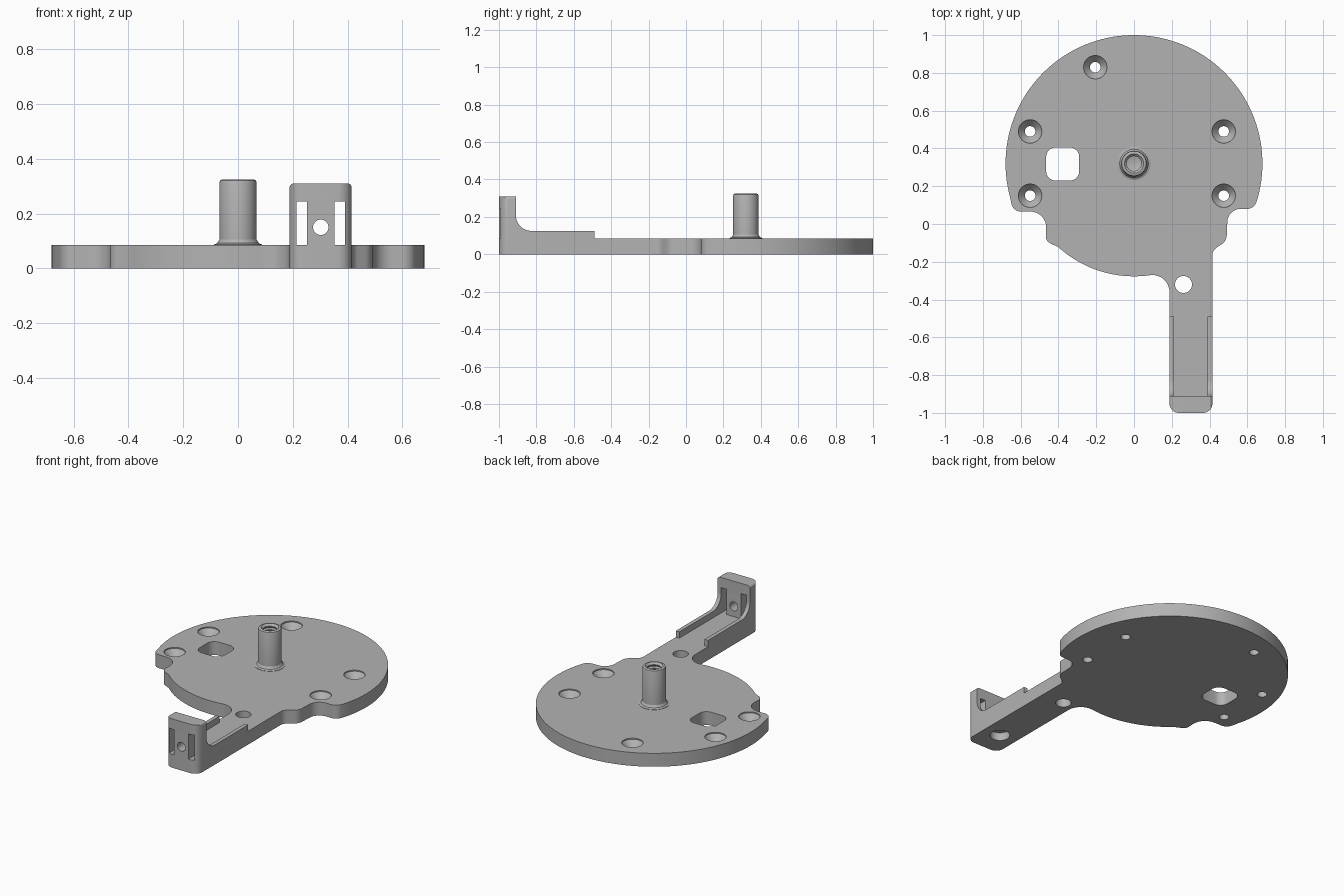
import bpy, bmesh, math
from mathutils import Vector

if "Cube" in bpy.data.objects:
    bpy.data.objects.remove(bpy.data.objects["Cube"], do_unlink=True)

T = 0.085                  # plate thickness
HUB = Vector((0, 0.32))    # disc centre
L, R = 0.188, 0.415        # arm sides

grey = bpy.data.materials.new("plain_grey")
grey.use_nodes = True
grey.diffuse_color = (0.45, 0.45, 0.45, 1)
grey.node_tree.nodes["Principled BSDF"].inputs["Base Color"].default_value = grey.diffuse_color


def make(name, bm):
    bmesh.ops.recalc_face_normals(bm, faces=bm.faces)
    me = bpy.data.meshes.new(name)
    bm.to_mesh(me)
    bm.free()
    me.materials.append(grey)
    ob = bpy.data.objects.new(name, me)
    bpy.context.collection.objects.link(ob)
    return ob


def rounded(corners, steps=8):
    """Polygon from (x, y, radius) corners, each replaced by a fillet arc."""
    out = []
    for i, (x, y, r) in enumerate(corners):
        p = Vector((x, y))
        if not r:
            out.append(p)
            continue
        a = (Vector(corners[i - 1][:2]) - p).normalized()
        b = (Vector(corners[(i + 1) % len(corners)][:2]) - p).normalized()
        half = a.angle(b) / 2
        centre = p + (a + b).normalized() * r / math.sin(half)
        t = r / math.tan(half)
        u, v = p + a * t - centre, p + b * t - centre
        turn = math.atan2(u.x * v.y - u.y * v.x, u.dot(v))
        for k in range(steps + 1):
            c, s = math.cos(turn * k / steps), math.sin(turn * k / steps)
            out.append(centre + Vector((u.x * c - u.y * s, u.x * s + u.y * c)))
    return out


def arc(r, start, end, n):
    angles = [math.radians(start + (end - start) * k / n) for k in range(n + 1)]
    return [(HUB.x + r * math.cos(a), HUB.y + r * math.sin(a), 0) for a in angles]


def prism(name, pts, axis, lo, hi):
    place = {"x": lambda p, h: (h, p[0], p[1]),
             "y": lambda p, h: (p[0], h, p[1]),
             "z": lambda p, h: (p[0], p[1], h)}[axis]
    bm = bmesh.new()
    face = bm.faces.new([bm.verts.new(place(p, lo)) for p in pts])
    ext = bmesh.ops.extrude_face_region(bm, geom=[face], use_keep_orig=True)
    move = Vector(place((0, 0), hi - lo))
    bmesh.ops.translate(bm, vec=move, verts=[g for g in ext["geom"] if isinstance(g, bmesh.types.BMVert)])
    return make(name, bm)


def box(name, x0, x1, y0, y1, z0, z1):
    return prism(name, [(x0, y0), (x1, y0), (x1, y1), (x0, y1)], "z", z0, z1)


def lathe(name, profile, x, y, n=40):
    """Solid of revolution of (radius, z) points about a vertical axis."""
    bm = bmesh.new()
    vs = [bm.verts.new((r, 0, z)) for r, z in profile]
    es = [bm.edges.new(pair) for pair in zip(vs, vs[1:])]
    bmesh.ops.spin(bm, geom=vs + es, cent=(0, 0, 0), axis=(0, 0, 1), angle=math.tau, steps=n)
    bmesh.ops.remove_doubles(bm, verts=bm.verts, dist=1e-5)
    bmesh.ops.translate(bm, vec=(x, y, 0), verts=bm.verts)
    return make(name, bm)


def combine(target, other, how):
    mod = target.modifiers.new(how, "BOOLEAN")
    mod.operation, mod.solver, mod.object = how, "EXACT", other
    bpy.context.view_layer.objects.active = target
    bpy.ops.object.modifier_apply(modifier=mod.name)
    bpy.data.objects.remove(other, do_unlink=True)


def smooth(ob):
    bpy.ops.object.select_all(action="DESELECT")
    ob.select_set(True)
    bpy.context.view_layer.objects.active = ob
    bpy.ops.object.shade_smooth_by_angle(angle=math.radians(30))


# Disc with stepped rim and the root of the arm
outline = arc(0.68, -15, 195, 84)
outline += [(-0.64, 0.066, 0.05), (-0.46, 0.066, 0.085), (-0.468, -0.09, 0.04)]
outline += arc(0.597, 228, 278, 24)
outline += [(L, -0.262, 0.09), (L, -0.49, 0), (R, -0.49, 0), (R, -0.14, 0.05),
            (0.49, -0.09, 0.06), (0.497, 0.08, 0.07), (0.636, 0.08, 0.05)]
plate = prism("base_plate", rounded(outline), "z", 0, T)

# Arm with side rails curving up into the end wall
side = rounded([(-1, 0, 0), (-0.49, 0, 0), (-0.49, 0.125, 0),
                (-0.91, 0.125, 0.085), (-0.91, 0.31, 0), (-1, 0.31, 0)], 12)
arm = prism("arm", side, "x", L, R)
plan = rounded([(L, -1, 0.05), (R, -1, 0.05), (R, -0.4, 0), (L, -0.4, 0)])
combine(arm, prism("plan_cutter", plan, "z", -0.1, 0.4), "INTERSECT")
front = rounded([(L, -0.1, 0), (R, -0.1, 0), (R, 0.31, 0.016), (L, 0.31, 0.016)])
combine(arm, prism("front_cutter", front, "y", -1.1, -0.3), "INTERSECT")
combine(arm, box("channel", 0.213, 0.39, -0.91, -0.4, T, 0.5), "DIFFERENCE")

# Wall slots and cross hole
for x0, x1 in ((0.213, 0.252), (0.352, 0.39)):
    combine(arm, box("slot", x0, x1, -1.1, -0.88, T, 0.245), "DIFFERENCE")
ring = [(0.302 + 0.028 * math.cos(k * math.tau / 32), 0.15 + 0.028 * math.sin(k * math.tau / 32))
        for k in range(32)]
combine(arm, prism("cross_hole", ring, "y", -1.1, -0.85), "DIFFERENCE")

# Blind socket under the arm
combine(arm, lathe("socket", [(0, -0.1), (0.057, -0.1), (0.057, 0.05), (0, 0.05)], 0.302, -0.84), "DIFFERENCE")
combine(plate, arm, "UNION")

# Countersunk screw holes
for x, y in ((-0.205, 0.83), (-0.55, 0.49), (0.475, 0.49), (-0.55, 0.15), (0.475, 0.15)):
    sink = [(0, -0.1), (0.028, -0.1), (0.028, 0.04), (0.062, 0.078), (0.062, 0.2), (0, 0.2)]
    combine(plate, lathe("screw_hole", sink, x, y), "DIFFERENCE")

# Arm hole and rounded window
combine(plate, lathe("arm_hole", [(0, -0.1), (0.045, -0.1), (0.045, 0.2), (0, 0.2)], 0.262, -0.32), "DIFFERENCE")
window = rounded([(-0.465, 0.23, 0.05), (-0.29, 0.23, 0.05), (-0.29, 0.405, 0.05), (-0.465, 0.405, 0.05)])
combine(plate, prism("window", window, "z", -0.1, 0.2), "DIFFERENCE")
smooth(plate)

# Hollow centre post with flared foot and ringed bore
post = [(0, 0.07), (0.088, 0.07), (0.088, T + 0.002), (0.076, 0.092), (0.068, 0.105),
        (0.068, 0.312), (0.065, 0.321), (0.058, 0.325), (0.051, 0.325)]
z = 0.313
while z > 0.15:
    post += [(0.039, z), (0.039, z - 0.004), (0.048, z - 0.012), (0.048, z - 0.015)]
    z -= 0.022
post += [(0.039, z), (0.039, 0.125), (0, 0.115)]
smooth(lathe("centre_post", post, HUB.x, HUB.y, 48))
